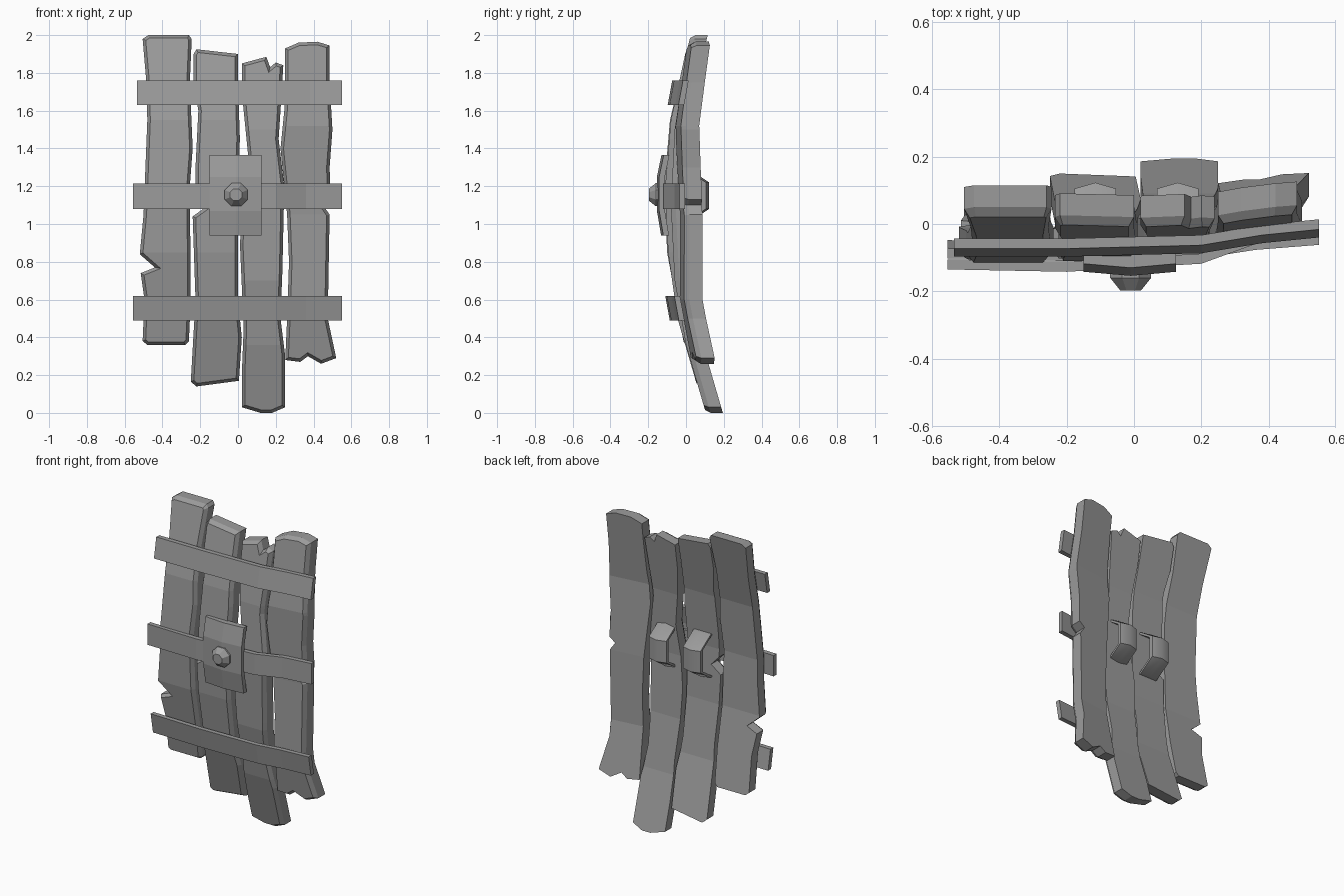
import bpy
import bmesh
from math import cos, sin, pi, radians
from mathutils import Vector

default = bpy.data.objects.get("Cube")
if default:
    bpy.data.objects.remove(default, do_unlink=True)

grey = bpy.data.materials.new("weathered grey")
grey.use_nodes = True
COLOUR = (0.33, 0.33, 0.33, 1)
grey.diffuse_color = COLOUR
grey.node_tree.nodes["Principled BSDF"].inputs["Base Color"].default_value = COLOUR


def finish(name, bm, smooth=False):
    """Turn a bmesh into a named object with the shared material."""
    bmesh.ops.recalc_face_normals(bm, faces=bm.faces[:])
    mesh = bpy.data.meshes.new(name)
    bm.to_mesh(mesh)
    bm.free()
    mesh.materials.append(grey)
    obj = bpy.data.objects.new(name, mesh)
    bpy.context.collection.objects.link(obj)
    if smooth:
        bpy.ops.object.select_all(action='DESELECT')
        obj.select_set(True)
        bpy.context.view_layer.objects.active = obj
        bpy.ops.object.shade_smooth_by_angle(angle=radians(35))
    return obj


def loft(name, rings, smooth=False):
    """Skin a row of equal closed rings and cap both ends."""
    bm = bmesh.new()
    rows = [[bm.verts.new(p) for p in ring] for ring in rings]
    n = len(rows[0])
    for a, b in zip(rows, rows[1:]):
        for i in range(n):
            j = (i + 1) % n
            bm.faces.new((a[i], a[j], b[j], b[i]))
    bm.faces.new(rows[0])
    bm.faces.new(rows[-1])
    return finish(name, bm, smooth)


def bend_at(bends, z):
    """Front depth at height z, linear between the bend points."""
    for (z0, y0), (z1, y1) in zip(bends, bends[1:]):
        if z >= z1:
            break
    return y0 + (y1 - y0) * (z - z0) / (z1 - z0)


def plank(name, outline, bends, thick=0.09, lean=0.0):
    """Board cut to an outline, chamfered at the front and bent in depth."""
    bm = bmesh.new()
    back = bm.faces.new([bm.verts.new((x, thick, z)) for x, z in outline])
    middle = sum(x for x, z in outline) / len(outline)
    chamfer = 0.025
    ext = bmesh.ops.extrude_face_region(bm, geom=[back], use_keep_orig=True)["geom"]
    for v in ext:
        if isinstance(v, bmesh.types.BMVert):
            v.co.y = chamfer
    front = [f for f in ext if isinstance(f, bmesh.types.BMFace)]
    bmesh.ops.recalc_face_normals(bm, faces=bm.faces[:])
    bmesh.ops.inset_region(bm, faces=front, thickness=0.016, use_even_offset=True)
    for v in front[0].verts:
        v.co.y = 0
    for z, y in bends[1:-1]:
        bmesh.ops.bisect_plane(bm, geom=bm.verts[:] + bm.edges[:] + bm.faces[:],
                               plane_co=Vector((0, 0, z)), plane_no=Vector((0, 0, 1)))
    for v in bm.verts:
        v.co.y += bend_at(bends, v.co.z) + lean * (v.co.x - middle)
    return finish(name, bm)


# Four ragged planks
plank("plank_right", [
    (-.475, 2), (-.26, 2), (-.245, 1.98), (-.255, 1.75), (-.24, 1.4), (-.255, 1.2),
    (-.25, .6), (-.26, .38), (-.28, .36), (-.48, .36), (-.505, .38), (-.495, .6),
    (-.515, .74), (-.44, .77), (-.52, .84), (-.5, 1.05), (-.48, 1.55), (-.485, 1.75),
    (-.505, 1.98)],
    [(2, .025), (1.55, -.085), (1.2, -.115), (.85, -.1), (.36, -.01)])
plank("plank_inner_right", [
    (-.235, 1.9), (-.22, 1.925), (0, 1.9), (0, 1.75), (.01, 1.45), (0, 1.2), (0, .6),
    (.02, .4), (.005, .17), (-.22, .14), (-.25, .165), (-.225, .6), (-.24, 1.04),
    (-.17, 1.09), (-.225, 1.15), (-.225, 1.3), (-.21, 1.6), (-.235, 1.75)],
    [(1.92, 0), (1.55, -.08), (1.2, -.11), (.85, -.095), (.5, -.045), (.14, .06)])
plank("plank_inner_left", [
    (.02, 1.85), (.15, 1.885), (.17, 1.83), (.2, 1.855), (.24, 1.84), (.225, 1.6),
    (.215, 1.45), (.245, 1.2), (.235, .75), (.225, .5), (.25, .3), (.25, .03),
    (.18, 0), (.12, 0), (.02, .03), (.02, .2), (.03, .45), (.01, .9), (.03, 1.1),
    (.06, 1.3), (.04, 1.5), (.02, 1.7)],
    [(1.89, 0), (1.5, -.06), (1.1, -.08), (.7, -.06), (.36, .0), (0, .105)])
plank("plank_left", [
    (.25, 1.93), (.32, 1.96), (.42, 1.965), (.485, 1.945), (.485, 1.75), (.5, 1.5),
    (.485, 1.3), (.49, 1.13), (.45, 1.1), (.485, 1.05), (.475, .5), (.52, .29),
    (.44, .26), (.37, .3), (.33, .27), (.25, .28), (.26, .5), (.27, .8), (.26, 1.05),
    (.225, 1.4), (.245, 1.6), (.25, 1.8)],
    [(1.96, .02), (1.52, -.04), (1.05, -.02), (.6, -.02), (.26, .045)],
    thick=.095, lean=.12)


def strap(name, path, low, high, tilt, thick=.03):
    """Flat band running across the planks along an x, y path."""
    loft(name, [[(x, y - tilt, low), (x, y + tilt, high),
                 (x, y + tilt + thick, high), (x, y - tilt + thick, low)]
                for x, y in path])


strap("strap_top", [(-.535, -.085), (-.2, -.085), (.2, -.075), (.38, -.045), (.55, -.028)],
      1.63, 1.76, .012)
strap("strap_middle", [(-.555, -.135), (-.2, -.142), (.2, -.118), (.36, -.06), (.55, -.035)],
      1.08, 1.215, 0)
strap("strap_bottom", [(-.555, -.09), (-.2, -.098), (.2, -.09), (.36, -.065), (.55, -.05)],
      .49, .62, -.012)

# Bent centre plate and faceted boss
loft("centre_plate", [[(-.15, y, z), (-.01, y - .012, z), (.125, y, z),
                       (.125, y + .03, z), (-.15, y + .03, z)]
                      for z, y in [(.94, -.12), (1.07, -.142), (1.25, -.142), (1.365, -.118)]])
loft("boss", [[(r * cos(k * pi / 4 + pi / 8) - .01, y, 1.155 + r * sin(k * pi / 4 + pi / 8))
               for k in range(8)]
              for r, y in [(.066, -.14), (.066, -.16), (.034, -.197)]])

# Two ridged grips on the back
for side, x, drop in (("right", -.115, 0), ("left", .13, .01)):
    rings = []
    for z, y in [(1.01, .0), (1.08, .105), (1.22, .105), (1.29, .0)]:
        rings.append([(x - .062, y - .025, z), (x + .062, y - .025, z),
                      (x + .062, y, z), (x, y + .018, z), (x - .062, y, z)])
    loft("grip_" + side, rings, smooth=True)
